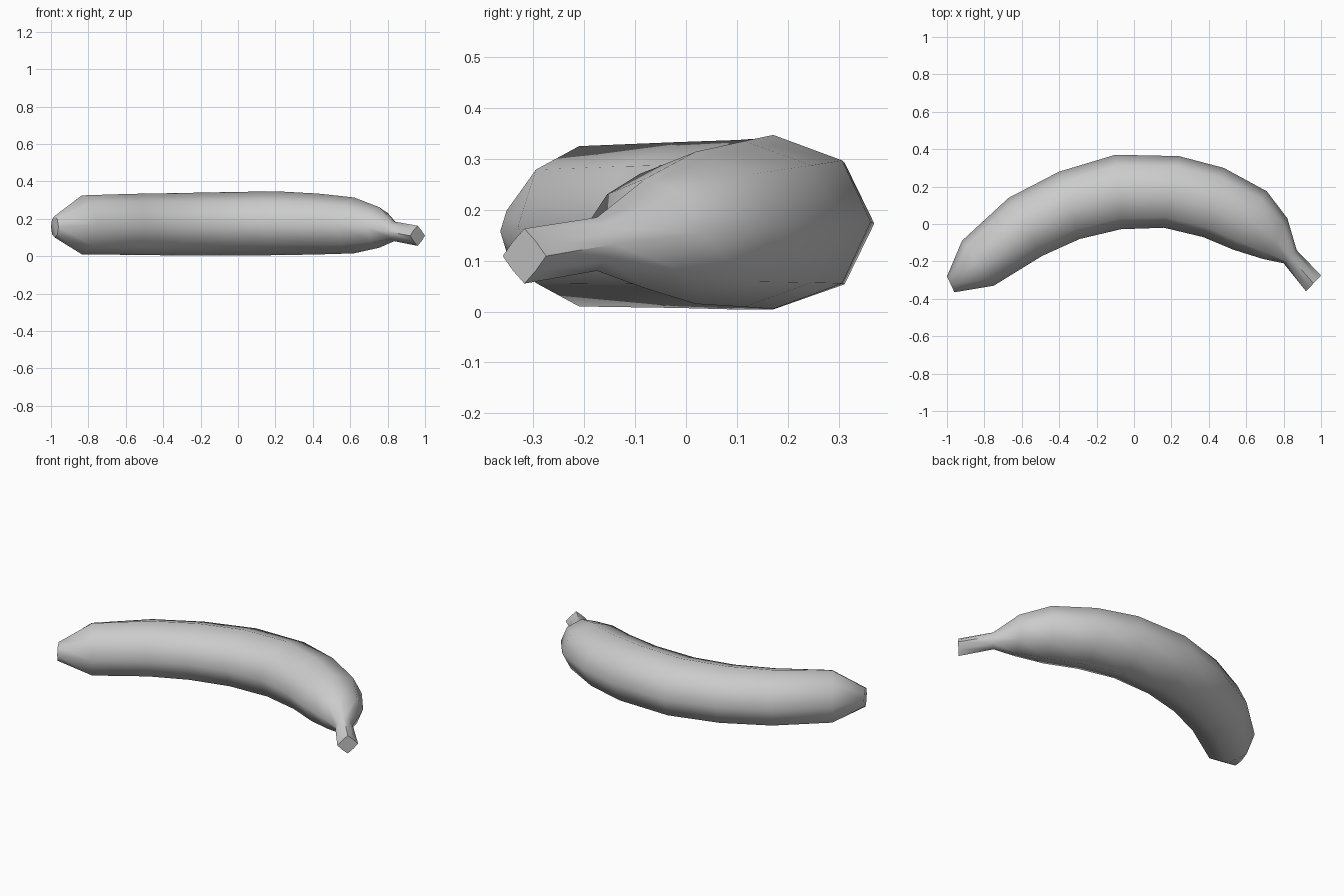
import bpy, bmesh, math

if "Cube" in bpy.data.objects:
    bpy.data.objects.remove(bpy.data.objects["Cube"])

SIDES = 8
# Cross-sections along the fruit: outer (x, y), inner (x, y), bottom z, top z, diagonal fullness
sections = [
    ((-1.00, -0.28), (-0.96, -0.365), 0.10, 0.215, 1.0),   # blossom tip
    ((-0.92, -0.09), (-0.75, -0.33), 0.01, 0.325, 1.0),
    ((-0.67, 0.14), (-0.49, -0.17), 0.007, 0.333, 1.0),
    ((-0.40, 0.28), (-0.29, -0.08), 0.004, 0.337, 1.0),
    ((-0.10, 0.37), (-0.07, -0.028), 0.004, 0.342, 1.0),
    ((0.24, 0.363), (0.16, -0.02), 0.005, 0.347, 1.0),
    ((0.48, 0.30), (0.37, -0.07), 0.009, 0.335, 1.0),
    ((0.71, 0.175), (0.53, -0.137), 0.015, 0.314, 1.0),
    ((0.82, 0.03), (0.69, -0.187), 0.045, 0.262, 1.0),
    ((0.87, -0.14), (0.80, -0.21), 0.08, 0.185, 0.9),      # stem neck
    ((1.00, -0.275), (0.92, -0.36), 0.055, 0.163, 0.75),   # stem end
]


def add_ring(bm, outer, inner, z0, z1, fullness):
    cx, cy, cz = (outer[0] + inner[0]) / 2, (outer[1] + inner[1]) / 2, (z0 + z1) / 2
    hx, hy, hz = outer[0] - cx, outer[1] - cy, (z1 - z0) / 2
    ring = []
    for i in range(SIDES):
        a = 2 * math.pi * i / SIDES
        f = fullness if i % 2 else 1.0
        c, s = math.cos(a) * f, math.sin(a) * f
        ring.append(bm.verts.new((cx + hx * c, cy + hy * c, cz + hz * s)))
    return ring


# Curved body and stem, lofted through the sections
bm = bmesh.new()
rings = [add_ring(bm, *s) for s in sections]
for a, b in zip(rings, rings[1:]):
    for i in range(SIDES):
        j = (i + 1) % SIDES
        bm.faces.new((a[i], a[j], b[j], b[i]))

# Flat ends
bm.faces.new(rings[0])
bm.faces.new(rings[-1])
bmesh.ops.recalc_face_normals(bm, faces=bm.faces)

mesh = bpy.data.meshes.new("banana")
bm.to_mesh(mesh)
bm.free()
obj = bpy.data.objects.new("banana", mesh)
bpy.context.collection.objects.link(obj)
bpy.context.view_layer.objects.active = obj
obj.select_set(True)
bpy.ops.object.shade_smooth_by_angle(angle=math.radians(60))
